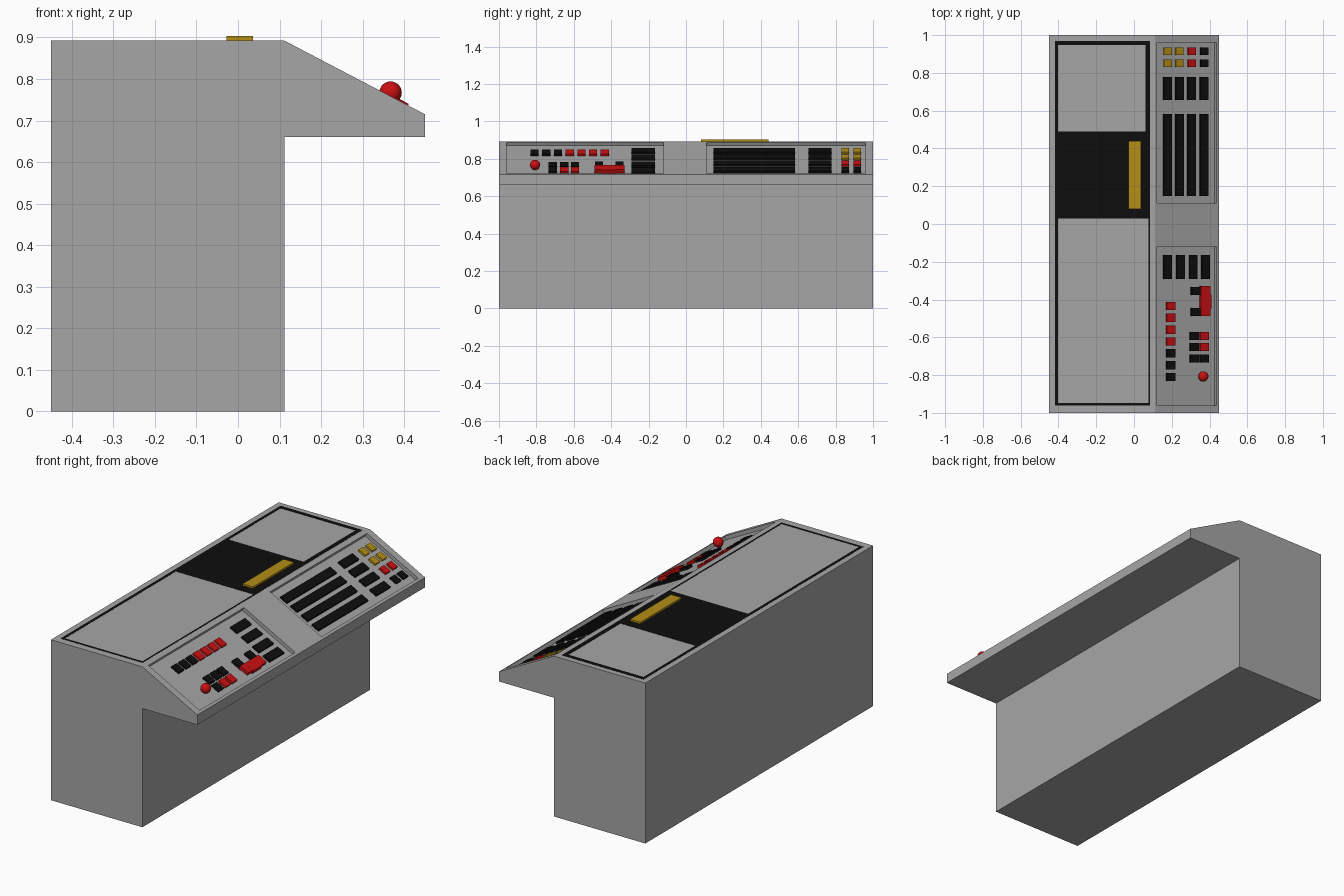
import bpy, bmesh, math
from mathutils import Vector, Matrix

if "Cube" in bpy.data.objects:
    bpy.data.objects.remove(bpy.data.objects["Cube"])


def mat(name, rgb):
    m = bpy.data.materials.new(name)
    m.diffuse_color = (*rgb, 1)
    m.use_nodes = True
    m.node_tree.nodes["Principled BSDF"].inputs["Base Color"].default_value = m.diffuse_color
    return m


GREY = mat("panel grey", (0.38, 0.38, 0.38))
BLACK = mat("black", (0.004, 0.004, 0.004))
RED = mat("red", (0.6, 0.005, 0.006))
YELLOW = mat("amber", (0.46, 0.27, 0.008))


def finish(name, bm, material):
    bmesh.ops.recalc_face_normals(bm, faces=bm.faces)
    me = bpy.data.meshes.new(name)
    bm.to_mesh(me)
    bm.free()
    ob = bpy.data.objects.new(name, me)
    me.materials.append(material)
    bpy.context.collection.objects.link(ob)
    return ob


def box(name, lo, hi, material, frame=Matrix()):
    lo, hi = Vector(lo), Vector(hi)
    bm = bmesh.new()
    bmesh.ops.create_cube(bm, size=1)
    bm.transform(frame @ Matrix.Translation((lo + hi) / 2) @ Matrix.Diagonal((*(hi - lo), 1)))
    return finish(name, bm, material)


# Sloped desk frame: local x runs down the slope, local z is its normal
TOP = 0.892
EDGE = Vector((0.112, 0, TOP))
u = (Vector((0.45, 0, 0.715)) - EDGE).normalized()
n = Vector((-u.z, 0, u.x))
SLOPE = Matrix.Translation(EDGE) @ Matrix((u, (0, 1, 0), n)).transposed().to_4x4()
DEPTH = 0.02


def along(x, t=0.0):
    """Slope distance of a point seen at world x, lying t above the slope."""
    return (x - EDGE.x - t * n.x) / u.x


def control(name, x, y, w, h, material, base=-DEPTH - 0.002, top=-0.009):
    s = along(x, top)
    w /= u.x
    return box(name, (s - w / 2, y - h / 2, base), (s + w / 2, y + h / 2, top), material, SLOPE)


# Cabinet body with overhanging desk
bm = bmesh.new()
profile = [(-0.45, 0), (0.112, 0), (0.112, 0.66), (0.45, 0.66), (0.45, 0.715), (0.112, TOP), (-0.45, TOP)]
face = bm.faces.new([bm.verts.new((x, -1, z)) for x, z in profile])
ext = bmesh.ops.extrude_face_region(bm, geom=[face])
bmesh.ops.translate(bm, vec=(0, 2, 0), verts=[v for v in ext["geom"] if isinstance(v, bmesh.types.BMVert)])
body = finish("cabinet_body", bm, GREY)

# Recessed control panels
for side, y0, y1 in (("left", -0.96, -0.12), ("right", 0.11, 0.96)):
    cutter = box(side + "_recess_cutter", (along(0.121), y0, -DEPTH), (along(0.436), y1, 0.05), GREY, SLOPE)
    cutter.hide_render = True
    cutter.hide_viewport = True
    mod = body.modifiers.new(side + "_recess", "BOOLEAN")
    mod.operation = "DIFFERENCE"
    mod.solver = "EXACT"
    mod.object = cutter

# Black border and centre plate on the top
plates = {
    "border_back": (-0.418, -0.402, -0.96, 0.97),
    "border_end_right": (-0.402, 0.085, 0.947, 0.97),
    "border_end_left": (-0.402, 0.085, -0.96, -0.947),
    "border_front_right": (0.06, 0.085, 0.49, 0.947),
    "border_front_left": (0.076, 0.085, -0.947, 0.028),
    "centre_plate": (-0.402, 0.085, 0.028, 0.49),
}
for name, (x0, x1, y0, y1) in plates.items():
    box(name, (x0, y0, TOP - 0.002), (x1, y1, TOP + 0.001), BLACK)
box("amber_block", (-0.028, 0.08, TOP - 0.002), (0.036, 0.44, 0.903), YELLOW)

# Right panel: slots and coloured buttons
for i, (x, colour) in enumerate(zip((0.18, 0.243, 0.308, 0.374), (YELLOW, YELLOW, RED, BLACK))):
    control(f"long_slot_{i}", x, 0.365, 0.042, 0.434, BLACK)
    control(f"short_slot_{i}", x, 0.717, 0.042, 0.122, BLACK)
    for j, y in enumerate((0.852, 0.915)):
        control(f"corner_button_{i}_{j}", x, y, 0.04, 0.04, colour)

# Left panel: slots, button row and keypad
for i, x in enumerate((0.18, 0.248, 0.316, 0.381)):
    control(f"left_slot_{i}", x, -0.228, 0.042, 0.126, BLACK)
for i in range(7):
    control(f"row_button_{i}", 0.198, -0.434 - i * 0.0627, 0.046, 0.044, RED if i < 4 else BLACK)
for i, y in enumerate((-0.593, -0.651, -0.712)):
    control(f"key_inner_{i}", 0.322, y, 0.044, 0.044, BLACK)
    control(f"key_outer_{i}", 0.375, y, 0.044, 0.044, RED if i < 2 else BLACK)

# Throttle handle on two black arms
for i, y in enumerate((-0.355, -0.466)):
    control(f"handle_arm_{i}", 0.337, y, 0.06, 0.043, BLACK, top=-0.005)
control("throttle_handle", 0.381, -0.408, 0.05, 0.16, RED, base=-0.016, top=0.003)
control("handle_grip", 0.396, -0.411, 0.03, 0.075, RED, top=0.004)

# Ball lever
ball_pos = Vector((0.367, -0.807, 0.767))
bm = bmesh.new()
bmesh.ops.create_uvsphere(bm, u_segments=24, v_segments=14, radius=0.027, matrix=Matrix.Translation(ball_pos))
for f in bm.faces:
    f.smooth = True
finish("lever_ball", bm, RED)
bm = bmesh.new()
bmesh.ops.create_cone(bm, cap_ends=True, segments=12, radius1=0.009, radius2=0.009, depth=0.04,
                      matrix=Matrix.Translation(ball_pos - n * 0.02) @ SLOPE.to_3x3().to_4x4())
finish("lever_stem", bm, BLACK)
